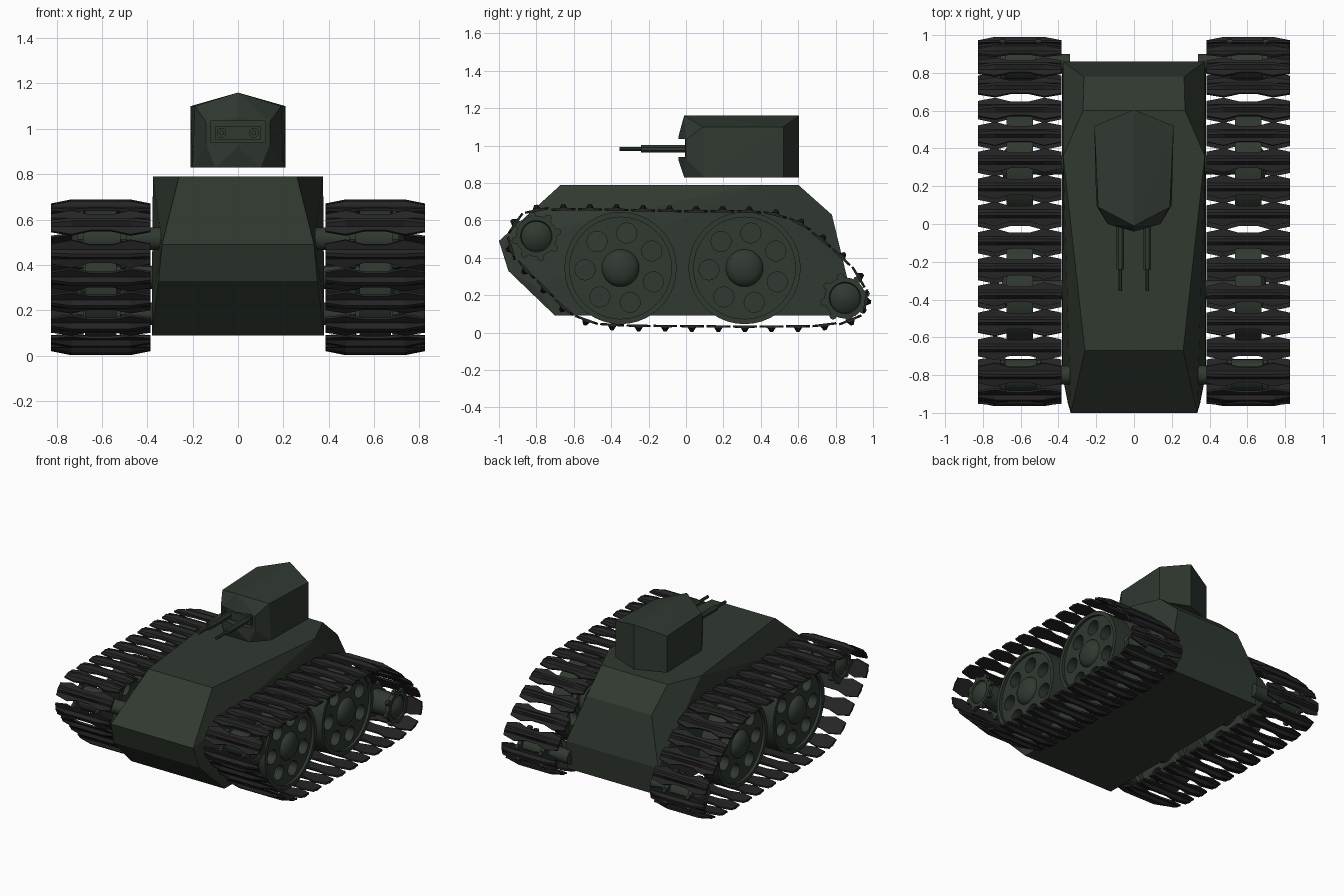
import bpy, bmesh, math
from mathutils import Vector

if "Cube" in bpy.data.objects:
    bpy.data.objects.remove(bpy.data.objects["Cube"])


def material(name, rgb):
    m = bpy.data.materials.new(name)
    m.diffuse_color = (*rgb, 1)
    m.use_nodes = True
    m.node_tree.nodes["Principled BSDF"].inputs["Base Color"].default_value = m.diffuse_color
    return m


GREEN = material("dark green", (0.030, 0.041, 0.030))
BLACK = material("track black", (0.018, 0.018, 0.018))


def finish(bm, name, mat, mirror=False, smooth=False):
    bmesh.ops.recalc_face_normals(bm, faces=bm.faces)
    me = bpy.data.meshes.new(name)
    bm.to_mesh(me)
    bm.free()
    me.materials.append(mat)
    ob = bpy.data.objects.new(name, me)
    bpy.context.collection.objects.link(ob)
    if mirror:
        ob.modifiers.new("mirror", 'MIRROR')
    if smooth:
        bpy.ops.object.select_all(action='DESELECT')
        ob.select_set(True)
        bpy.context.view_layer.objects.active = ob
        bpy.ops.object.shade_smooth_by_angle(angle=math.radians(35))
    return ob


def skin(bm, loops, cap=True, ring=False):
    """Join a row of equal vertex loops with quads."""
    vs = [[bm.verts.new(p) for p in lp] for lp in loops]
    n = len(vs[0])
    pairs = list(zip(vs, vs[1:])) + ([(vs[-1], vs[0])] if ring else [])
    for a, b in pairs:
        for i in range(n):
            bm.faces.new((a[i], a[(i + 1) % n], b[(i + 1) % n], b[i]))
    if cap and not ring:
        bm.faces.new(vs[0])
        bm.faces.new(vs[-1])


def lathe(bm, profile, y, z, n=32, ring=False):
    """Turn (x, radius) points round an axis along x."""
    ang = [2 * math.pi * i / n for i in range(n)]
    skin(bm, [[(x, y + r * math.cos(a), z + r * math.sin(a)) for a in ang] for x, r in profile],
         ring=ring)


def convex(name, points):
    """Convex solid from half the points, mirrored in x."""
    bm = bmesh.new()
    for x, y, z in points:
        for s in ((1, -1) if x else (1,)):
            bm.verts.new((s * x, y, z))
    res = bmesh.ops.convex_hull(bm, input=bm.verts)
    junk = [g for g in res["geom_interior"] if isinstance(g, bmesh.types.BMVert)]
    bmesh.ops.delete(bm, geom=junk, context='VERTS')
    bmesh.ops.dissolve_limit(bm, angle_limit=0.02, verts=bm.verts, edges=bm.edges)
    return finish(bm, name, GREEN)


def box(name, lo, hi, mat=GREEN):
    bm = bmesh.new()
    skin(bm, [[(lo[0], lo[1], z), (hi[0], lo[1], z), (hi[0], hi[1], z), (lo[0], hi[1], z)]
              for z in (lo[2], hi[2])])
    return finish(bm, name, mat)


# Hull
convex("hull", [
    (.26, -.67, .79), (.375, .36, .79), (.27, .60, .79),
    (.335, -1.0, .49), (.35, -.95, .33), (.38, -.80, .24), (.38, -.70, .09),
    (.265, .78, .63), (.32, .83, .42), (.375, .86, .30), (.38, .84, .09)])

# Turret, prow-shaped, with a gun recess
turret = convex("turret", [
    (0, -.01, 1.16), (0, .605, 1.16), (.19, .09, 1.10), (.21, .52, 1.10),
    (.21, .52, .83), (.20, .10, .83), (0, .605, .83), (.10, -.01, .83),
    (0, -.04, 1.05), (0, -.04, .92), (.14, 0, 1.03), (.14, 0, .93)])
cutter = box("recess_cutter", (-.122, -.2, .94), (.122, .02, 1.035))
cutter.hide_render = True
cutter.hide_viewport = True
mod = turret.modifiers.new("recess", 'BOOLEAN')
mod.operation = 'DIFFERENCE'
mod.solver = 'EXACT'
mod.object = cutter
box("gun_mount", (-.10, .0, .95), (.10, .03, 1.012))

# Twin guns: thick sleeve, thin barrel
bm = bmesh.new()
ang = [math.pi / 4 * (i + .5) for i in range(8)]
for gx in (-.073, .07):
    skin(bm, [[(gx + r * math.cos(a), y, .982 + r * math.sin(a)) for a in ang]
              for y, r in ((.02, .022), (-.24, .022), (-.24, .011), (-.355, .011))])
finish(bm, "twin_guns", GREEN)

# Road wheels: rim, pierced disc, domed hub and axle
CX = .605
WHEELS = ((-.35, .345), (.313, .345))
bm = bmesh.new()
hub = bmesh.new()
for y, z in WHEELS:
    lathe(bm, [(CX - .07, .272), (CX - .07, .30), (CX + .07, .30), (CX + .07, .272)], y, z, 40, True)
    dome = [(CX + .045 + .055 * math.sin(t), .10 * math.cos(t) + .001)
            for t in (0, .3, .6, .9, 1.2, math.pi / 2)]
    lathe(hub, [(.36, .05), (CX - .06, .05), (CX - .06, .10)] + dome, y, z)
finish(bm, "wheel_rims", GREEN, True, True)
finish(hub, "wheel_hubs", GREEN, True, True)

curve = bpy.data.curves.new("disc_outline", 'CURVE')
curve.dimensions = '2D'
curve.fill_mode = 'BOTH'
curve.extrude = .035


def ring_spline(cx, cy, r, n):
    sp = curve.splines.new('POLY')
    sp.points.add(n - 1)
    for i, p in enumerate(sp.points):
        a = 2 * math.pi * i / n
        p.co = (cx + r * math.cos(a), cy + r * math.sin(a), 0, 1)
    sp.use_cyclic_u = True


ring_spline(0, 0, .28, 40)
for k in range(7):
    a = math.radians(80) + 2 * math.pi * k / 7
    ring_spline(.19 * math.cos(a), .19 * math.sin(a), .054, 16)
temp = bpy.data.objects.new("disc_helper", curve)
bpy.context.collection.objects.link(temp)
bpy.context.view_layer.update()
flat = bpy.data.meshes.new_from_object(temp.evaluated_get(bpy.context.evaluated_depsgraph_get()))
bpy.data.objects.remove(temp)
bm = bmesh.new()
for y, z in WHEELS:
    start = len(bm.verts)
    bm.from_mesh(flat)
    bm.verts.ensure_lookup_table()
    for v in bm.verts[start:]:
        v.co = Vector((CX + .015 + v.co.z, y + v.co.x, z + v.co.y))
bmesh.ops.remove_doubles(bm, verts=bm.verts, dist=1e-5)
for f in bm.faces:
    f.material_index = 0
finish(bm, "wheel_discs", GREEN, True)

# Front and rear sprockets with round teeth
bm = bmesh.new()
for y, z in ((-.80, .515), (.85, .185)):
    lathe(bm, [(.34, .05), (.49, .05), (.49, .11), (.52, .11), (.52, .085), (.68, .085),
               (.68, .11), (.71, .11), (.71, .085), (.70, .08), (.725, .05), (.735, .002)], y, z, 24)
    for k in range(8):
        a = 2 * math.pi * k / 8 + .2
        for x in (.492, .682):
            lathe(bm, [(x, .02), (x + .026, .02)],
                  y + .115 * math.cos(a), z + .115 * math.sin(a), 8)
finish(bm, "sprockets", GREEN, True, True)

# Track links placed evenly round a closed path (y, z)
PATH = [Vector(p) for p in (
    (-.94, .52), (-.90, .615), (-.80, .655), (-.6, .662), (-.35, .658), (0, .65), (.3, .65),
    (.45, .64), (.6, .59), (.75, .48), (.88, .36), (.95, .26), (.967, .18), (.93, .085),
    (.85, .055), (.68, .032), (.3, .03), (-.3, .035), (-.48, .045), (-.62, .10),
    (-.75, .23), (-.88, .36), (-.935, .44))]
segs = list(zip(PATH, PATH[1:] + PATH[:1]))
total = sum((b - a).length for a, b in segs)


def on_path(d):
    d %= total
    for a, b in segs:
        length = (b - a).length
        if d <= length:
            return a.lerp(b, d / length)
        d -= length
    return PATH[0]


LINKS = round(total / .143)
pitch = total / LINKS
STATIONS = ((-.22, .045, .010), (-.13, .064, .028), (-.05, .042, .028),
            (.05, .042, .028), (.13, .064, .028), (.22, .045, .010))
bm = bmesh.new()
for k in range(LINKS):
    d = (k + .5) * pitch
    mid = on_path(d)
    t = (on_path(d + pitch / 2) - on_path(d - pitch / 2)).normalized()
    nrm = Vector((-t.y, t.x))
    loops = []
    for x, h, peak in STATIONS:
        section = ((-h, -.008), (h, -.008), (h, .004), (.022, .005),
                   (.008, peak), (-.008, peak), (-.022, .005), (-h, .004))
        loops.append([(CX + x, *(mid + t * s + nrm * n)) for s, n in section])
    skin(bm, loops)
finish(bm, "track_links", BLACK, True)
